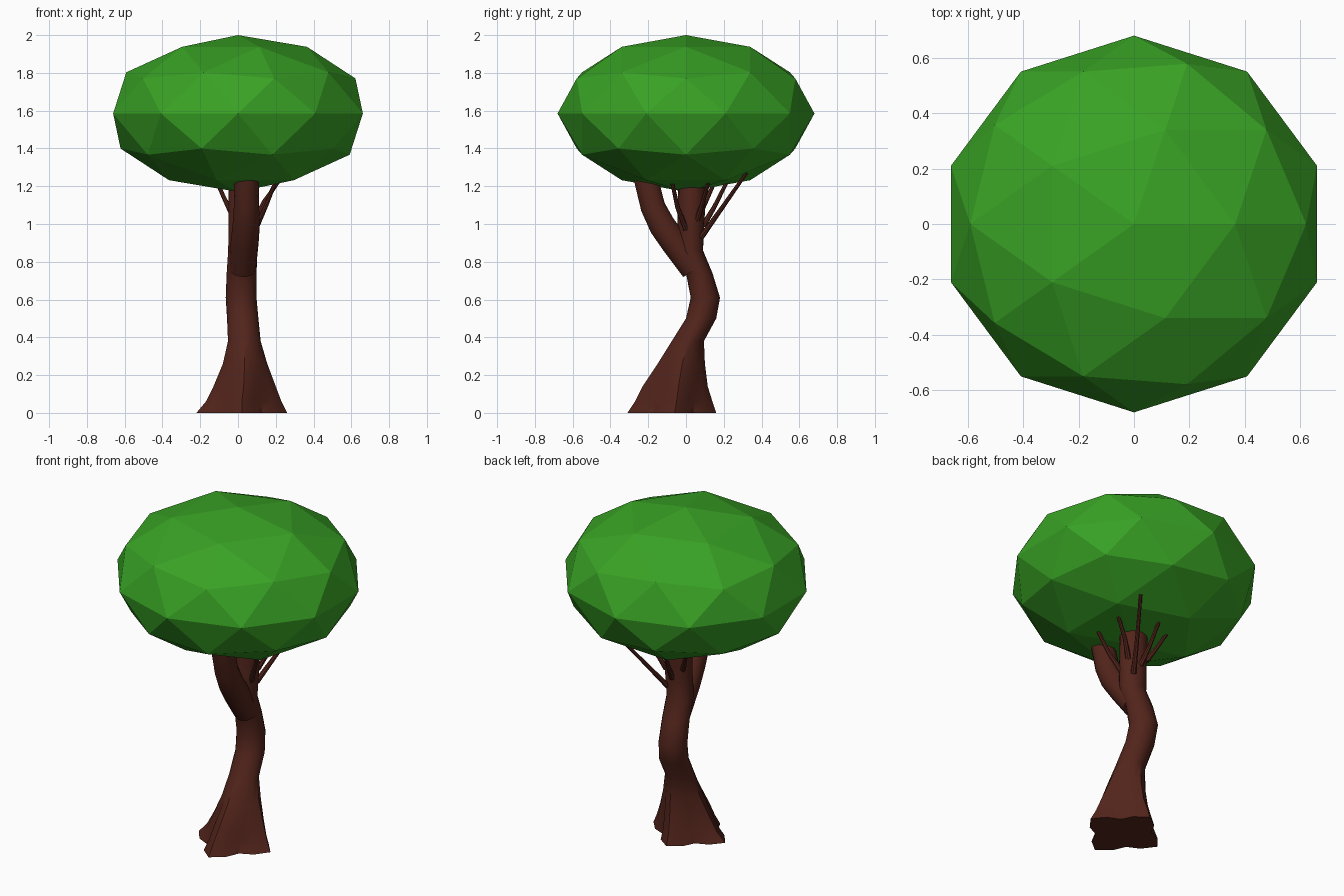
import bpy, bmesh
from math import sin, cos, pi, radians
from mathutils import Vector

if "Cube" in bpy.data.objects:
    bpy.data.objects.remove(bpy.data.objects["Cube"])


def material(name, color):
    m = bpy.data.materials.new(name)
    m.diffuse_color = color
    m.use_nodes = True
    m.node_tree.nodes["Principled BSDF"].inputs["Base Color"].default_value = m.diffuse_color
    return m


bark = material("bark", (0.085, 0.018, 0.011, 1))
leaf = material("leaf", (0.04, 0.36, 0.018, 1))


def loft(name, rings):
    """Skin a closed tube through rings of points."""
    bm = bmesh.new()
    vr = [[bm.verts.new(p) for p in ring] for ring in rings]
    n = len(vr[0])
    for a, b in zip(vr, vr[1:]):
        for i in range(n):
            j = (i + 1) % n
            bm.faces.new((a[i], a[j], b[j], b[i]))
    bm.faces.new(vr[0][::-1])
    bm.faces.new(vr[-1])
    bmesh.ops.recalc_face_normals(bm, faces=bm.faces)
    me = bpy.data.meshes.new(name)
    bm.to_mesh(me)
    bm.free()
    me.materials.append(bark)
    ob = bpy.data.objects.new(name, me)
    bpy.context.collection.objects.link(ob)
    bpy.context.view_layer.objects.active = ob
    bpy.ops.object.select_all(action='DESELECT')
    ob.select_set(True)
    bpy.ops.object.shade_smooth_by_angle(angle=radians(35))
    return ob


def tube(name, path, n):
    """Round tube through (x, y, z, radius) points."""
    pts = [Vector(p[:3]) for p in path]
    rings = []
    for i, p in enumerate(pts):
        t = (pts[min(i + 1, len(pts) - 1)] - pts[max(i - 1, 0)]).normalized()
        u = Vector((1, 0, 0))
        u = (u - t * u.dot(t)).normalized()
        v = t.cross(u)
        rings.append([p + (u * cos(2 * pi * k / n) + v * sin(2 * pi * k / n)) * path[i][3]
                      for k in range(n)])
    return loft(name, rings)


def trunk_ring(z, left, right, front, back, cx, cy, valley, n=16):
    """Cross-section with four root lobes; valley sets the depth between them."""
    ring = []
    for k in range(n):
        a = 2 * pi * k / n
        f = 1 - valley * sin(2 * a) ** 2
        c, s = cos(a) * f, sin(a) * f
        ring.append((cx + c * (right - cx if c > 0 else cx - left),
                     cy + s * (back - cy if s > 0 else cy - front), z))
    return ring


# trunk with flared roots, swaying towards the back
loft("trunk", [trunk_ring(*r) for r in (
    (0.00, -0.22, 0.26, -0.31, 0.16, 0.02, -0.06, 0.36),
    (0.06, -0.17, 0.23, -0.27, 0.14, 0.02, -0.05, 0.33),
    (0.14, -0.13, 0.20, -0.23, 0.115, 0.03, -0.04, 0.27),
    (0.26, -0.08, 0.155, -0.15, 0.10, 0.035, -0.02, 0.15),
    (0.38, -0.053, 0.12, -0.075, 0.095, 0.033, 0.01, 0.06),
    (0.50, -0.058, 0.108, 0.0, 0.16, 0.025, 0.08, 0),
    (0.61, -0.065, 0.098, 0.025, 0.18, 0.017, 0.10, 0),
    (0.74, -0.06, 0.098, 0.0, 0.14, 0.02, 0.07, 0),
    (0.86, -0.052, 0.103, -0.055, 0.09, 0.025, 0.02, 0),
    (1.00, -0.05, 0.11, -0.045, 0.097, 0.03, 0.026, 0),
    (1.26, -0.05, 0.11, -0.04, 0.11, 0.03, 0.035, 0))])

# thick front branch
tube("front_branch", [(0.025, 0.04, 0.76, 0.07), (0.035, -0.06, 0.90, 0.074),
                      (0.043, -0.125, 0.99, 0.072), (0.045, -0.175, 1.09, 0.067),
                      (0.045, -0.215, 1.25, 0.065)], 14)

# thin twigs between the trunk and the crown
twigs = [((0.09, 0.0, 0.97), (0.145, -0.045, 1.09), (0.21, -0.08, 1.25)),
         ((0.09, 0.06, 1.02), (0.14, 0.09, 1.12), (0.24, 0.13, 1.26)),
         ((0.07, 0.08, 0.93), (0.13, 0.18, 1.07), (0.22, 0.32, 1.27)),
         ((0.03, 0.09, 0.99), (0.015, 0.15, 1.09), (0.0, 0.23, 1.25)),
         ((-0.03, 0.07, 1.05), (-0.07, 0.11, 1.13), (-0.12, 0.16, 1.24))]
for i, pts in enumerate(twigs):
    tube(f"twig_{i + 1}", [(*p, r) for p, r in zip(pts, (0.016, 0.012, 0.009))], 8)

# faceted crown
bpy.ops.mesh.primitive_ico_sphere_add(subdivisions=2, radius=1, location=(0, 0, 1.585))
crown = bpy.context.object
crown.name = "crown"
crown.scale = (0.695, 0.68, 0.415)
crown.data.materials.append(leaf)
